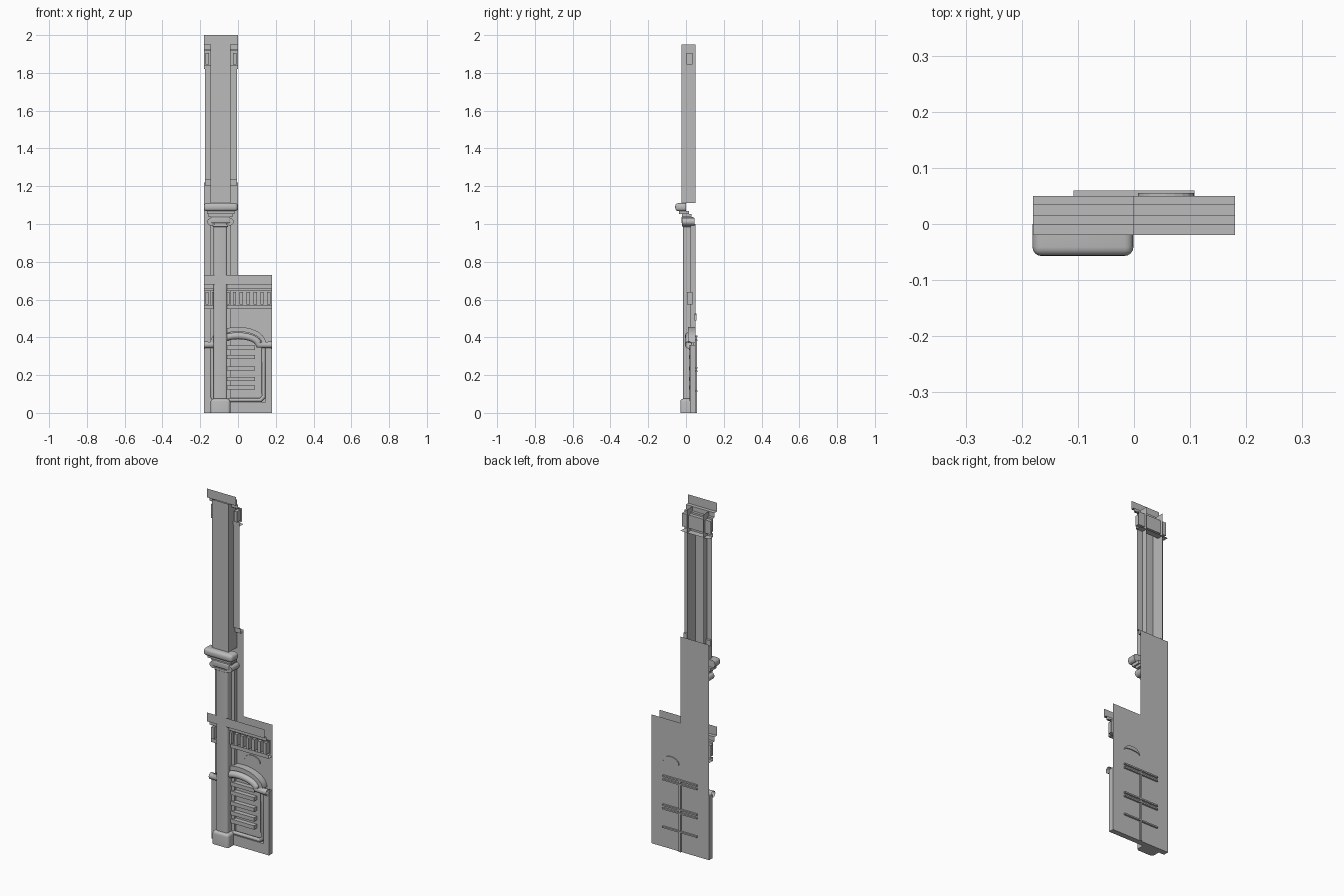
import bpy, bmesh, math

cube = bpy.data.objects.get("Cube")
if cube:
    bpy.data.objects.remove(cube, do_unlink=True)

stone = bpy.data.materials.new("grey stone")
stone.use_nodes = True
GREY = (0.5, 0.5, 0.5, 1)
stone.diffuse_color = GREY
stone.node_tree.nodes["Principled BSDF"].inputs["Base Color"].default_value = GREY

BACK = 0.05      # rear plane
AXIS = -0.093    # column centre line


def finish(name, bm, smooth=False):
    mesh = bpy.data.meshes.new(name)
    bm.to_mesh(mesh)
    bm.free()
    obj = bpy.data.objects.new(name, mesh)
    bpy.context.collection.objects.link(obj)
    mesh.materials.append(stone)
    if smooth:
        bpy.ops.object.select_all(action="DESELECT")
        obj.select_set(True)
        bpy.context.view_layer.objects.active = obj
        bpy.ops.object.shade_smooth_by_angle(angle=math.radians(40))
    return obj


def box(name, x, y, z, bevel=0, pick=None):
    """Box from (min, max) pairs; pick chooses which edges are rounded."""
    bm = bmesh.new()
    bmesh.ops.create_cube(bm, size=1)
    for v in bm.verts:
        v.co = [r[0] if c < 0 else r[1] for r, c in zip((x, y, z), v.co)]
    if bevel:
        edges = [e for e in bm.edges if pick is None or pick(e)]
        bmesh.ops.bevel(bm, geom=edges, offset=bevel, segments=4, profile=0.5, affect="EDGES")
    return finish(name, bm, bool(bevel))


def sweep(name, points, direction, close=False, smooth=False):
    """Open sheet made by sweeping a path along one direction."""
    bm = bmesh.new()
    a = [bm.verts.new(p) for p in points]
    b = [bm.verts.new([c + d for c, d in zip(p, direction)]) for p in points]
    n = len(points)
    for i in range(n if close else n - 1):
        j = (i + 1) % n
        bm.faces.new((a[i], a[j], b[j], b[i]))
    if close:
        bm.faces.new(a)
        bm.faces.new(b[::-1])
    bmesh.ops.recalc_face_normals(bm, faces=bm.faces)
    return finish(name, bm, smooth)


def sheet(name, profile, x0, x1):
    return sweep(name, [(x0, y, z) for y, z in profile], (x1 - x0, 0, 0))


def arc(radius_x, rise, base, steps=20):
    return [(radius_x * math.cos(math.pi * i / steps), base + rise * math.sin(math.pi * i / steps))
            for i in range(steps + 1)]


def front_upright(e):
    a, b = (v.co for v in e.verts)
    return abs(a.z - b.z) > 0.01 and a.y < 0.02


def tube(name, points, radius):
    curve = bpy.data.curves.new(name, "CURVE")
    curve.dimensions = "3D"
    curve.bevel_depth = radius
    curve.bevel_resolution = 3
    spline = curve.splines.new("POLY")
    spline.points.add(len(points) - 1)
    for p, co in zip(spline.points, points):
        p.co = (*co, 1)
    curve.materials.append(stone)
    obj = bpy.data.objects.new(name, curve)
    bpy.context.collection.objects.link(obj)
    return obj


# Rear wall: an L-shaped single sheet
bm = bmesh.new()
outline = [(-0.18, 0), (-0.18, 1.22), (0, 1.22), (0, 0.73), (0.18, 0.73), (0.18, 0)]
bm.faces.new([bm.verts.new((x, BACK, z)) for x, z in reversed(outline)])
finish("rear_wall", bm)

# Stepped cornices, open at the back
for name, top, x1 in (("lower", 0.73, 0.18), ("upper", 2.0, 0)):
    steps = [(-0.02, 0), (-0.02, -0.05), (0, -0.05), (0, -0.075),
             (0.015, -0.075), (0.015, -0.085), (0.035, -0.085), (0.035, -0.16),
             (0.015, -0.16), (0.015, -0.18), (BACK, -0.18)]
    sheet(name + "_cornice", [(y, top + z) for y, z in steps], -0.18, x1)

# Dentil blocks on both friezes
for i in range(10):
    x = -0.164 + i * 0.0364
    box("lower_dentil", (x - 0.009, x + 0.009), (0.005, 0.035), (0.575, 0.64))
for x in (-0.163, -0.018):
    box("upper_dentil", (x - 0.009, x + 0.009), (0.002, 0.035), (1.845, 1.905))

# Upper pilaster: a channel open at the back, with flanking strips
sweep("upper_pilaster", [(-0.145, BACK, 1.11), (-0.145, -0.025, 1.11),
                         (-0.041, -0.025, 1.11), (-0.041, BACK, 1.11)], (0, 0, 0.84))
for x0, x1 in ((-0.176, -0.145), (-0.041, -0.004)):
    sheet("flank_strip", [(0.035, 1.82), (0.018, 1.82), (0.018, 1.235), (0.03, 1.235),
                          (0.03, 1.205), (BACK, 1.205)], x0, x1)

# Column with backing pilaster, base and capital
box("column_backing", (-0.145, -0.041), (0.025, BACK), (0, 1.0))
box("column_shaft", (-0.13, -0.057), (-0.015, 0.045), (0.05, 1.03), 0.012, front_upright)
box("column_base", (-0.145, -0.041), (-0.03, BACK), (0, 0.075), 0.015,
    lambda e: front_upright(e) or (min(v.co.z for v in e.verts) > 0.07
                                   and min(v.co.y for v in e.verts) < 0))
box("capital_neck", (-0.135, -0.052), (-0.02, 0.045), (0.985, 0.998), 0.004)
for side in (-1, 1):
    x = AXIS + side * 0.05
    ring = [(x + 0.02 * math.cos(t * math.tau / 16), -0.022, 1.012 + 0.02 * math.sin(t * math.tau / 16))
            for t in range(16)]
    sweep("capital_scroll", ring, (0, 0.067, 0), close=True, smooth=True)
box("capital_block", (-0.145, -0.041), (-0.025, 0.04), (1.005, 1.038), 0.006)
box("abacus_lower", (-0.155, -0.028), (-0.022, 0.03), (1.038, 1.052))
box("abacus_middle", (-0.165, -0.018), (-0.036, 0.015), (1.052, 1.07))
box("abacus_top", (-0.181, -0.001), (-0.057, 0.0), (1.068, 1.11), 0.016,
    lambda e: min(v.co.y for v in e.verts) < -0.05)

# Lower wall: jambs and plinth around a recess
for side in (-1, 1):
    box("jamb", sorted((side * 0.145, side * 0.18)), (0.02, BACK), (0, 0.36))
box("plinth", (-0.18, 0.18), (0.02, BACK), (0, 0.058))
box("recess_panel", (-0.127, 0.127), (0.04, BACK), (0.05, 0.37))

# Frame moulding with chamfered lower corners
frame = [(-0.136, 0.36), (-0.136, 0.085), (-0.12, 0.068), (0.12, 0.068), (0.136, 0.085), (0.136, 0.36)]
tube("recess_frame", [(x, 0.028, z) for x, z in frame], 0.011)

# Arch: deep outer ring, filled tympanum and rounded hood moulding
outer, inner = arc(0.147, 0.085, 0.37), arc(0.125, 0.06, 0.37)
sweep("arch_ring", [(x, 0.01, z) for x, z in outer + inner[::-1]], (0, 0.04, 0), close=True, smooth=True)
sweep("arch_tympanum", [(x, 0.04, z) for x, z in inner], (0, 0.009, 0), close=True, smooth=True)
hood = [(0.18, 0.36)] + arc(0.11, 0.048, 0.36) + [(-0.18, 0.36)]
tube("hood_moulding", [(x, 0.013, z) for x, z in hood], 0.019)

# Shutter slats in the recess
for z in (0.135, 0.18, 0.235, 0.295, 0.345):
    box("slat", (-0.09, 0.09), (0.015, 0.04), (z - 0.011, z + 0.011))

# Bars and crescent showing on the rear wall
for z in (0.405, 0.385, 0.24, 0.22, 0.115):
    box("rear_bar", (-0.108, 0.108), (0.045, 0.06), (z - 0.004, z + 0.004))
box("rear_post", (-0.006, 0.006), (0.045, 0.057), (0, 0.41))
crescent = [(x + 0.057, z) for x, z in arc(0.05, 0.035, 0.49, 10) + arc(0.05, 0.015, 0.49, 10)[-2:0:-1]]
sweep("rear_crescent", [(x, 0.045, z) for x, z in crescent], (0, 0.01, 0), close=True)
